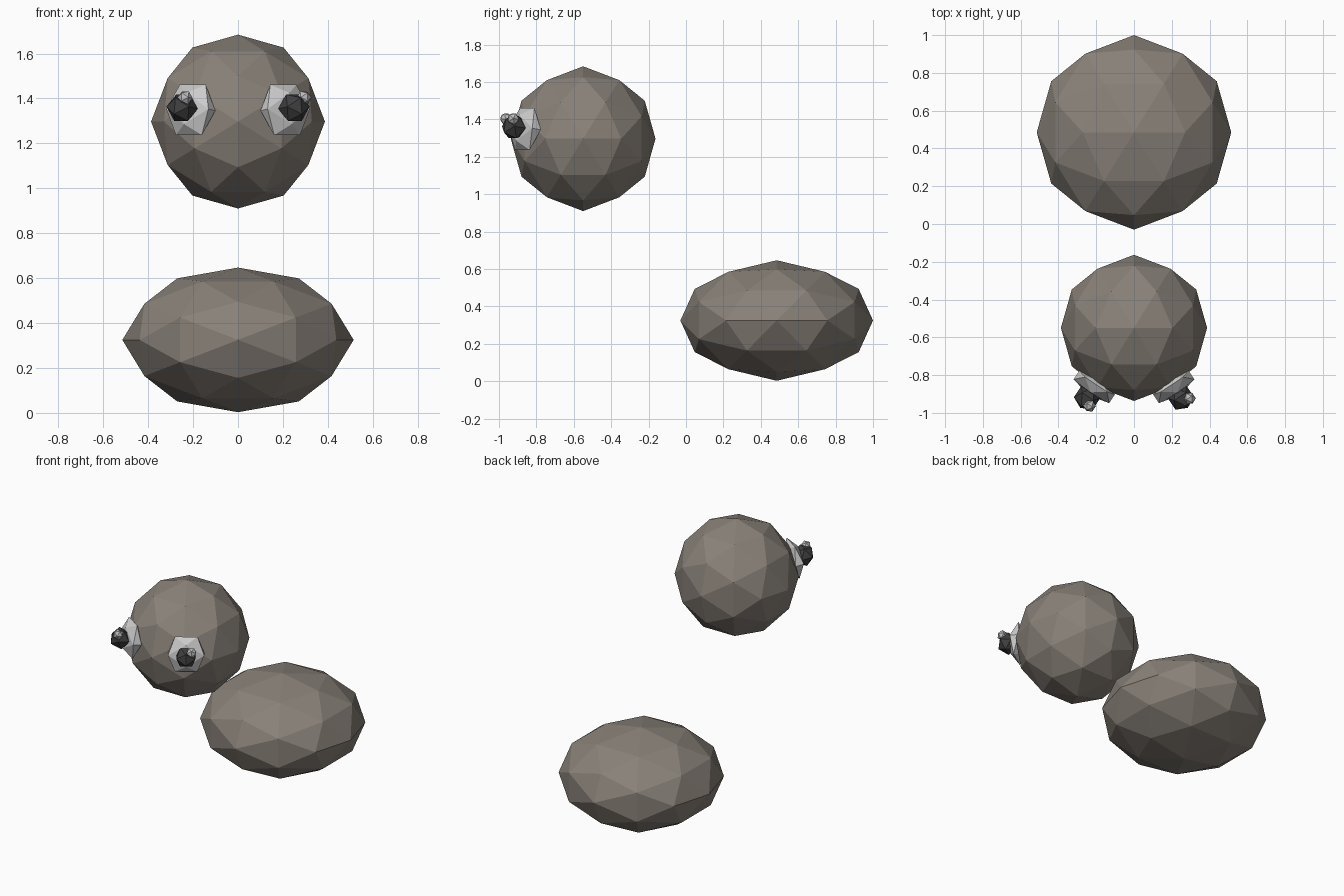
import bpy, bmesh
from itertools import product
from mathutils import Matrix, Vector

if "Cube" in bpy.data.objects:
    bpy.data.objects.remove(bpy.data.objects["Cube"])

PHI = (1 + 5 ** 0.5) / 2


def material(name, col):
    m = bpy.data.materials.new(name)
    m.diffuse_color = (*col, 1)
    m.use_nodes = True
    m.node_tree.nodes["Principled BSDF"].inputs["Base Color"].default_value = m.diffuse_color
    return m


FUR = material("warm_grey", (0.25, 0.22, 0.19))
WHITE = material("eye_white", (0.75, 0.75, 0.76))
BLACK = material("pupil_black", (0.05, 0.05, 0.05))
SHINE = material("highlight_grey", (0.5, 0.5, 0.5))


def ico_points(detail):
    # icosahedron lined up with the axes; detail 1 adds the edge midpoints
    pts = []
    for s, t in product((1, -1), repeat=2):
        pts += [Vector((s, 0, t * PHI)), Vector((0, s * PHI, t)), Vector((s * PHI, t, 0))]
    if detail:
        pts += [(a + b) / 2 for i, a in enumerate(pts) for b in pts[:i]
                if (a - b).length < 2.1]
    return [p.normalized() for p in pts]


def ball(name, loc, size, mat, detail=0, rot=None):
    bm = bmesh.new()
    for p in ico_points(detail):
        bm.verts.new((p.x * size[0], p.y * size[1], p.z * size[2]))
    bmesh.ops.convex_hull(bm, input=bm.verts[:])
    bmesh.ops.recalc_face_normals(bm, faces=bm.faces[:])
    me = bpy.data.meshes.new(name)
    bm.to_mesh(me)
    bm.free()
    me.materials.append(mat)
    ob = bpy.data.objects.new(name, me)
    bpy.context.collection.objects.link(ob)
    ob.matrix_world = Matrix.Translation(loc) @ (rot.to_4x4() if rot else Matrix())
    return ob


# body and floating head
ball("body", (0, 0.485, 0.325), (0.515, 0.515, 0.322), FUR, 1)
head = Vector((0, -0.55, 1.297))
ball("head", head, (0.387,) * 3, FUR, 1)

# eyes face outward from the head centre
for side, tag in ((-1, "left"), (1, "right")):
    n = Vector((side * 0.21, -0.312, 0.052)).normalized()
    right = Vector((-n.y, n.x, 0)).normalized()
    up = right.cross(-n)
    rot = Matrix((right, -n, up)).transposed()
    eye = head + n * 0.38
    pupil = head + n * 0.45
    shine = pupil + n * 0.034 + right * 0.035 + up * 0.04
    ball("eye_" + tag, eye, (0.133, 0.053, 0.133), WHITE, 0, rot)
    ball("pupil_" + tag, pupil, (0.07,) * 3, BLACK, 0, rot)
    ball("highlight_" + tag, shine, (0.034,) * 3, SHINE, 0, rot)
